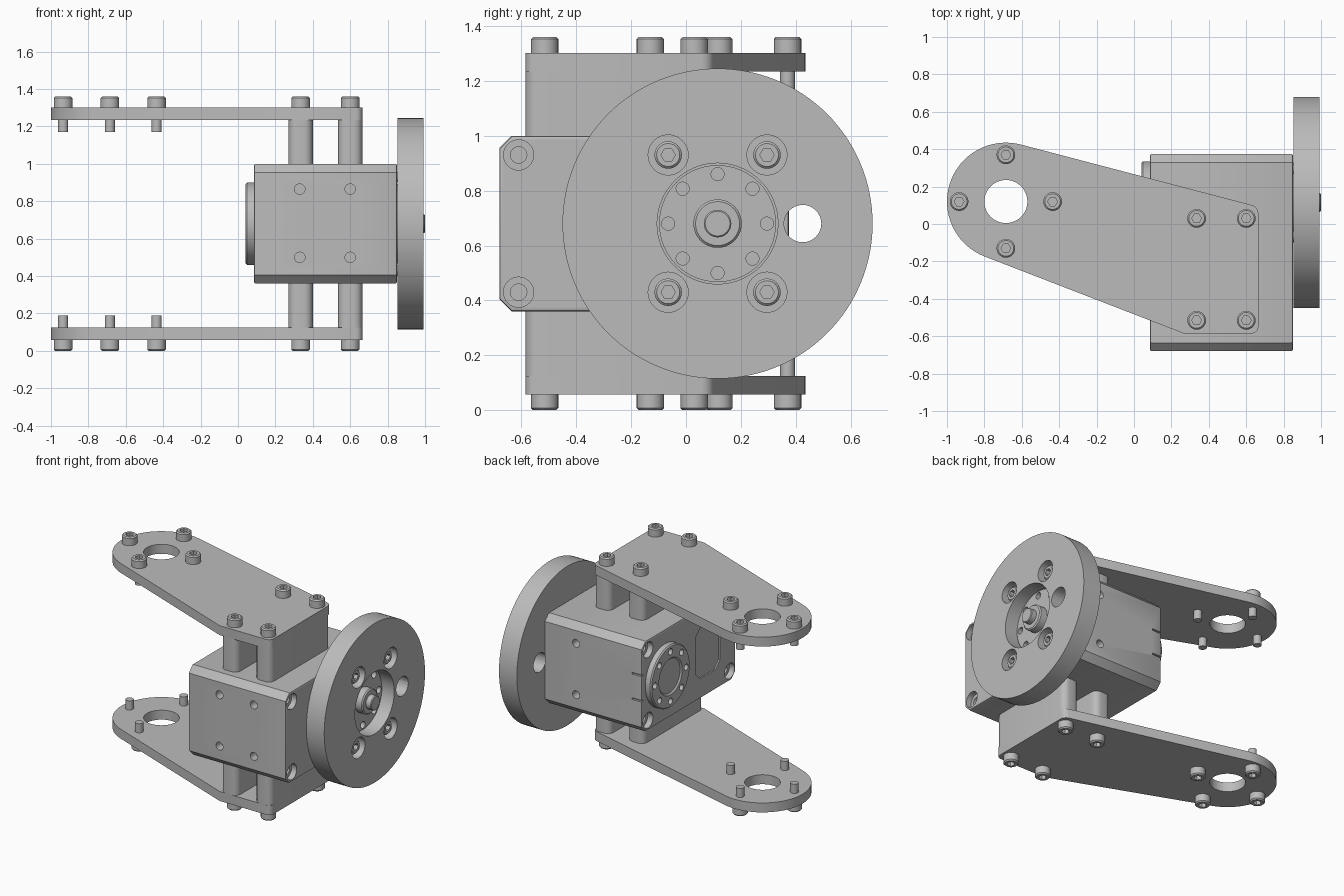
import bpy, bmesh
from math import radians, cos, sin, tau
from mathutils import Vector, Matrix

old = bpy.data.objects.get("Cube")
if old:
    bpy.data.objects.remove(old, do_unlink=True)

MID = 0.68                      # height of the mirror plane and shaft axis
AXIS_Y = 0.115                  # shaft axis in y
X, Y, Z = Vector((1, 0, 0)), Vector((0, 1, 0)), Vector((0, 0, 1))

metal = bpy.data.materials.new("grey_metal")
metal.use_nodes = True
metal.diffuse_color = (0.5, 0.5, 0.5, 1)
metal.node_tree.nodes["Principled BSDF"].inputs["Base Color"].default_value = metal.diffuse_color
parts = []


def add(name, bm):
    """Turn a bmesh into a named part."""
    bmesh.ops.recalc_face_normals(bm, faces=bm.faces)
    me = bpy.data.meshes.new(name)
    bm.to_mesh(me)
    bm.free()
    me.materials.append(metal)
    ob = bpy.data.objects.new(name, me)
    bpy.context.collection.objects.link(ob)
    parts.append(ob)
    return ob


def lathe(bm, profile, pos=(0, 0, 0), axis=Z, steps=32, closed=False):
    """Spin a (radius, height) profile around an axis through pos."""
    tmp = bmesh.new()
    vs = [tmp.verts.new((r, 0, h)) for r, h in profile]
    es = [tmp.edges.new(p) for p in zip(vs, vs[1:])]
    if closed:
        es.append(tmp.edges.new((vs[-1], vs[0])))
    bmesh.ops.spin(tmp, geom=vs + es, cent=(0, 0, 0), axis=(0, 0, 1), angle=tau, steps=steps)
    bmesh.ops.remove_doubles(tmp, verts=tmp.verts, dist=1e-5)
    bmesh.ops.recalc_face_normals(tmp, faces=tmp.faces)
    turn = axis.to_track_quat('Z', 'Y').to_matrix().to_4x4()
    tmp.transform(Matrix.Translation(pos) @ turn)
    me = bpy.data.meshes.new("tmp")
    tmp.to_mesh(me)
    tmp.free()
    bm.from_mesh(me)
    bpy.data.meshes.remove(me)


def hole(bm, pos, axis, r, depth, steps=24):
    """Cylinder that starts just outside pos and goes in along axis."""
    lathe(bm, [(0, -.02), (r, -.02), (r, depth), (0, depth)], pos, axis, steps)


def box(bm, lo, hi):
    lo, hi = Vector(lo), Vector(hi)
    mat = Matrix.Translation((lo + hi) / 2) @ Matrix.Diagonal((*(hi - lo), 1))
    return bmesh.ops.create_cube(bm, size=1, matrix=mat)["verts"]


def along(bm, axis, test=lambda e: True):
    """Edges parallel to an axis."""
    return [e for e in bm.edges
            if abs((e.verts[1].co - e.verts[0].co).normalized().dot(axis)) > .99 and test(e)]


def cut(ob, bm):
    """Subtract the cutter bmesh from a part."""
    tool = add("cutter", bm)
    parts.remove(tool)
    tool.hide_render = True
    mod = ob.modifiers.new("cut", 'BOOLEAN')
    mod.operation, mod.solver, mod.object = 'DIFFERENCE', 'EXACT', tool
    bpy.context.view_layer.objects.active = ob
    bpy.ops.object.modifier_apply(modifier="cut")
    bpy.data.objects.remove(tool, do_unlink=True)


def mirrored(ob):
    """Repeat a part below the mid plane."""
    ob.data.transform(Matrix.Translation((0, 0, -MID)))
    ob.location.z = MID
    mod = ob.modifiers.new("mirror", 'MIRROR')
    mod.use_axis = (False, False, True)
    mod.use_clip = False
    mod.use_mirror_merge = False


def around(r, n=8):
    """(y, z) points on a circle about the shaft axis."""
    return [(AXIS_Y + r * cos(tau * i / n), MID + r * sin(tau * i / n)) for i in range(n)]


# Motor housing: chamfered block with mounting holes
bm = bmesh.new()
box(bm, (.085, -.68, .36), (.85, .375, 1.0))
bmesh.ops.bevel(bm, geom=along(bm, X), offset=.045, segments=1, affect='EDGES')
ends = [e for e in bm.edges if abs(e.verts[0].co.x - e.verts[1].co.x) < .001]
bmesh.ops.bevel(bm, geom=ends, offset=.01, segments=2, profile=.5, affect='EDGES')
housing = add("motor_housing", bm)

bm = bmesh.new()
for z in (.5, .865):
    for x in (.33, .6):
        hole(bm, (x, -.68, z), Y, .028, .06)
    hole(bm, (.6, .375, z), -Y, .028, .06)
for z in (.43, .93):
    for y in (-.61, .305):
        for x, d in ((.085, X), (.85, -X)):
            lathe(bm, [(0, -.02), (.055, -.02), (.055, .04), (.03, .04), (.03, .1), (0, .1)],
                  (x, y, z), d)
for z in (.59, .77):
    box(bm, (.07, .36, z - .006), (.16, .4, z + .006))
cut(housing, bm)

# Shallow pocket on the rear end of the housing
bm = bmesh.new()
box(bm, (.06, -.5, .5), (.095, -.23, .86))
bmesh.ops.bevel(bm, geom=along(bm, X), offset=.05, segments=1, affect='EDGES')
cut(housing, bm)

# Idler horn on the rear end
bm = bmesh.new()
lathe(bm, [(0, .01), (.12, .01), (.13, 0), (.212, 0), (.22, .008), (.22, .06), (0, .06)],
      (.04, AXIS_Y, MID), X, 64)
idler = add("idler_horn", bm)
bm = bmesh.new()
for y, z in around(.175):
    hole(bm, (.04, y, z), X, .022, .035, 16)
cut(idler, bm)

# Output horn with stepped shaft
bm = bmesh.new()
lathe(bm, [(0, 0), (.213, 0), (.213, .05), (.088, .05), (.088, .1), (.08, .108),
           (.05, .108), (.05, .145), (.045, .15), (0, .15)], (.85, AXIS_Y, MID), X, 64)
horn = add("output_horn", bm)
bm = bmesh.new()
for y, z in around(.18):
    hole(bm, (.9, y, z), -X, .024, .035, 16)
cut(horn, bm)

# Output wheel: thick ring with counterbored bolt holes and one through hole
bm = bmesh.new()
lathe(bm, [(.22, 0), (.565, 0), (.565, .14), (.22, .14)], (.852, AXIS_Y, MID), X, 128, True)
wheel = add("output_wheel", bm)
wheel_bolts = [(AXIS_Y + sy * .18, MID + sz * .25) for sy in (-1, 1) for sz in (-1, 1)]
bm = bmesh.new()
for y, z in wheel_bolts:
    hole(bm, (.992, y, z), -X, .073, .08, 32)
hole(bm, (.992, .425, MID), -X, .068, .2, 32)
cut(wheel, bm)

# Bracket plate: round end, tapered sides, square end
CX, CY = -.685, .12
bm = bmesh.new()
a0, a1, n = radians(75.2), radians(249.4), 32
pts = [(CX + .315 * cos(a0 + (a1 - a0) * i / n), CY + .315 * sin(a0 + (a1 - a0) * i / n))
       for i in range(n + 1)]
pts += [(.265, -.585), (.665, -.585), (.665, .092)]
face = bm.faces.new([bm.verts.new((x, y, 1.235)) for x, y in pts])
top = bmesh.ops.extrude_face_region(bm, geom=[face])["geom"]
bmesh.ops.translate(bm, vec=(0, 0, .067), verts=[v for v in top if isinstance(v, bmesh.types.BMVert)])
corners = along(bm, Z, lambda e: e.verts[0].co.x > .6)
bmesh.ops.bevel(bm, geom=corners, offset=.035, segments=5, profile=.5, affect='EDGES')
plate = add("bracket_plate", bm)
bm = bmesh.new()
hole(bm, (CX, CY, 1.302), -Z, .115, .1, 48)
cut(plate, bm)
mirrored(plate)

# Spacer rails between housing and plates
for name, x in (("inner_spacer", .335), ("outer_spacer", .6)):
    bm = bmesh.new()
    box(bm, (x - .065, -.585, .99), (x + .065, .092, 1.237))
    bmesh.ops.bevel(bm, geom=along(bm, Z), offset=.045, segments=6, profile=.5, affect='EDGES')
    mirrored(add(name, bm))

# Socket head bolts
BOLT = [(0, -.13), (.027, -.13), (.027, 0), (.05, 0), (.05, .052), (.042, .06), (0, .06)]


def bolt(name, pos, axis):
    bm = bmesh.new()
    lathe(bm, BOLT, pos, axis, 24)
    ob = add(name, bm)
    bm = bmesh.new()
    hole(bm, Vector(pos) + axis * .06, -axis, .026, .03, 6)
    cut(ob, bm)
    return ob


spots = [(CX + .25 * cos(tau * i / 4), CY + .25 * sin(tau * i / 4)) for i in range(4)]
spots += [(x, y) for x in (.335, .6) for y in (-.515, .03)]
for x, y in spots:
    mirrored(bolt("plate_bolt", (x, y, 1.3), Z))
for y, z in wheel_bolts:
    bolt("wheel_bolt", (.911, y, z), X)

# Smooth round surfaces, keep edges crisp
bpy.ops.object.select_all(action='DESELECT')
for ob in parts:
    ob.select_set(True)
bpy.context.view_layer.objects.active = housing
bpy.ops.object.shade_smooth_by_angle(angle=radians(30))
